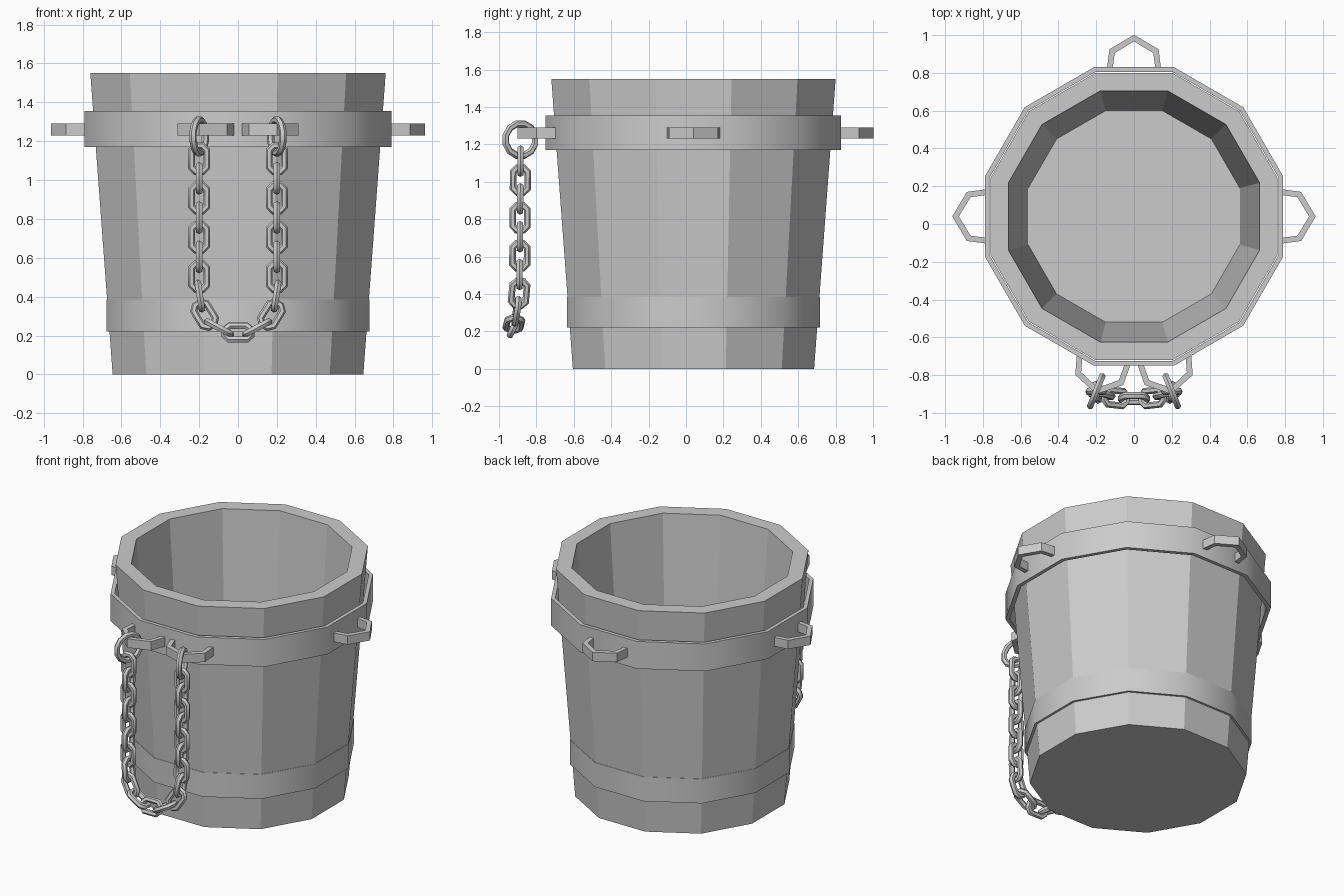
import bpy, bmesh
from math import pi, sin, cos, radians
from mathutils import Vector, Matrix

if "Cube" in bpy.data.objects:
    bpy.data.objects.remove(bpy.data.objects["Cube"])

grey = bpy.data.materials.new("plain grey")
grey.use_nodes = True
COLOUR = (0.6, 0.6, 0.6, 1)
grey.diffuse_color = COLOUR
grey.node_tree.nodes["Principled BSDF"].inputs["Base Color"].default_value = COLOUR

SIDES = 12
CENTRE = Vector((0, 0.04, 0))  # bucket axis


def finish(name, bm, smooth=0):
    bmesh.ops.recalc_face_normals(bm, faces=bm.faces)
    mesh = bpy.data.meshes.new(name)
    bm.to_mesh(mesh)
    bm.free()
    mesh.materials.append(grey)
    obj = bpy.data.objects.new(name, mesh)
    bpy.context.collection.objects.link(obj)
    if smooth:
        bpy.ops.object.select_all(action="DESELECT")
        obj.select_set(True)
        bpy.context.view_layer.objects.active = obj
        bpy.ops.object.shade_smooth_by_angle(angle=radians(smooth))
    return obj


def bridge(bm, a, b):
    for i in range(len(a)):
        j = (i + 1) % len(a)
        bm.faces.new((a[i], a[j], b[j], b[i]))


def lathe(name, profile, closed, smooth=0):
    """Twelve-sided turned part; profile lists (flat-side distance, height)."""
    bm = bmesh.new()
    rings = []
    for dist, z in profile:
        r = dist / cos(pi / SIDES)
        angles = [(i + 0.5) * 2 * pi / SIDES for i in range(SIDES)]
        rings.append([bm.verts.new(CENTRE + Vector((r * cos(a), r * sin(a), z)))
                      for a in angles])
    for a, b in zip(rings, rings[1:]):
        bridge(bm, a, b)
    if closed:
        bridge(bm, rings[-1], rings[0])
    else:
        bm.faces.new(rings[0])
        bm.faces.new(rings[-1])
    return finish(name, bm, smooth)


def link(bm, matrix, radius, stretch, tube, segments, sides=6):
    """Chain link lying in its local XZ plane, stretched along Z."""
    rings = []
    for i in range(segments):
        a = (i + 0.5) * 2 * pi / segments
        out = Vector((cos(a), 0, sin(a)))
        mid = out * radius + Vector((0, 0, stretch if sin(a) > 0 else -stretch))
        ring = []
        for k in range(sides):
            t = k * 2 * pi / sides
            p = mid + out * tube * cos(t) + Vector((0, tube * sin(t), 0))
            ring.append(bm.verts.new(matrix @ p))
        rings.append(ring)
    for i in range(segments):
        bridge(bm, rings[i], rings[(i + 1) % segments])


# Bucket shell and hoops
lathe("bucket_body", [(0.645, 0), (0.76, 1.55), (0.665, 1.55), (0.56, 0.13)], False)
lathe("upper_hoop", [(0.79, 1.17), (0.79, 1.355), (0.765, 1.355), (0.765, 1.17)], True, 35)
lathe("lower_hoop", [(0.676, 0.22), (0.676, 0.385), (0.655, 0.385), (0.655, 0.22)], True, 35)


# Bent brackets on the upper hoop
def bracket(name, degrees):
    half = [(0.145, -0.02), (0.13, 0.095), (0, 0.172)]
    inner = [(0, 0.137), (0.102, 0.075), (0.115, -0.02)]
    outline = half + [(-x, y) for x, y in half[1::-1]]
    outline += [(-x, y) for x, y in inner[:0:-1]] + inner
    turn = Matrix.Translation(CENTRE) @ Matrix.Rotation(radians(degrees), 4, "Z")
    bm = bmesh.new()
    low, high = [[bm.verts.new(turn @ Vector((0.79 + y, x, z))) for x, y in outline]
                 for z in (1.23, 1.29)]
    bridge(bm, low, high)
    bm.faces.new(low)
    bm.faces.new(high)
    finish(name, bm)


for name, degrees in (("left_bracket", 0), ("back_bracket", 90), ("right_bracket", 180),
                      ("front_right_bracket", 258), ("front_left_bracket", 282)):
    bracket(name, degrees)

# Rings that hold the chain ends
for side, name in ((1, "left_chain_ring"), (-1, "right_chain_ring")):
    bm = bmesh.new()
    place = Matrix.Translation((0.2 * side, -0.885, 1.225))
    place = place @ Matrix.Rotation(radians(-68 * side), 4, "Z")
    link(bm, place, 0.087, 0, 0.019, 12)
    finish(name, bm, 40)

# Hanging chain: links spaced evenly along a sagging path
path = [Vector(p) for p in ((0, -0.925, 0.215), (0.1, -0.92, 0.24), (0.175, -0.905, 0.31),
                            (0.2, -0.89, 0.42), (0.2, -0.885, 1.11))]
lengths = [(b - a).length for a, b in zip(path, path[1:])]
COUNT = 10


def along(s):
    for a, b, length in zip(path, path[1:], lengths):
        if s <= length + 1e-6:
            return a.lerp(b, s / length)
        s -= length
    return path[-1]


def on_chain(i):
    p = along(abs(i) * sum(lengths) / COUNT)
    return Vector((p.x if i >= 0 else -p.x, p.y, p.z))


bm = bmesh.new()
for i in range(-COUNT, COUNT + 1):
    here = on_chain(i)
    ahead = on_chain(min(i + 0.5, COUNT)) - on_chain(max(i - 0.5, -COUNT))
    ahead.normalize()
    face = Vector((0, -1, 0.45 if i == 0 else 0))
    face = (face - ahead * face.dot(ahead)).normalized()
    across = face.cross(ahead)
    basis = Matrix((across, face, ahead)).transposed().to_4x4()
    twist = Matrix.Rotation(pi / 2 * (i % 2), 4, "Z")
    link(bm, Matrix.Translation(here) @ basis @ twist, 0.042, 0.028, 0.019, 8)
finish("hanging_chain", bm, 40)
